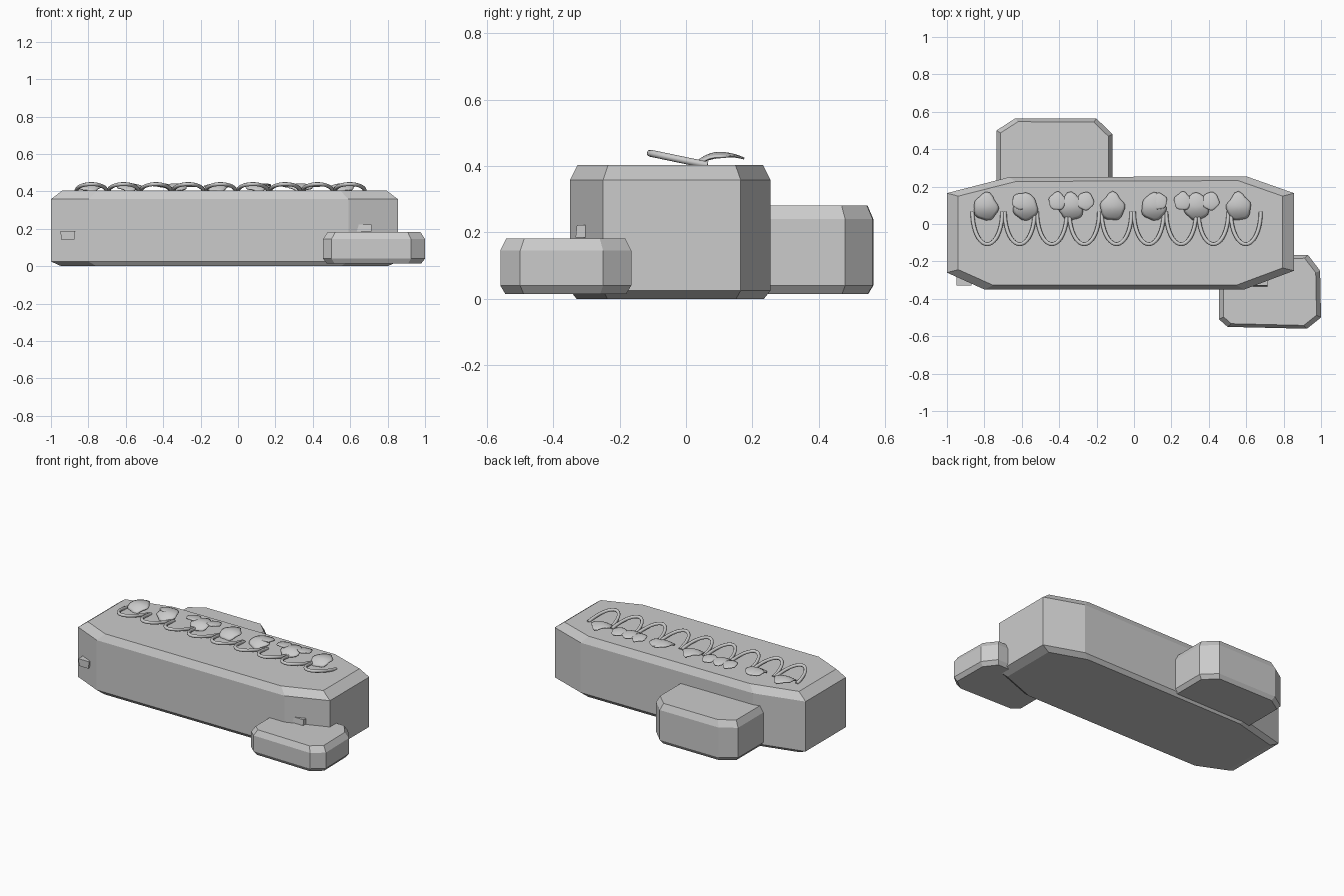
import bpy, bmesh, math

if "Cube" in bpy.data.objects:
    bpy.data.objects.remove(bpy.data.objects["Cube"])


def finish(name, bm, smooth=False):
    bmesh.ops.recalc_face_normals(bm, faces=bm.faces)
    me = bpy.data.meshes.new(name)
    bm.to_mesh(me)
    bm.free()
    for p in me.polygons:
        p.use_smooth = smooth
    ob = bpy.data.objects.new(name, me)
    bpy.context.collection.objects.link(ob)
    return ob


def stone(name, outline, levels):
    """Loft an outline through levels of (z, x inset, y inset)."""
    xs, ys = [p[0] for p in outline], [p[1] for p in outline]
    cx, cy = (min(xs) + max(xs)) / 2, (min(ys) + max(ys)) / 2
    hx, hy = max(xs) - cx, max(ys) - cy
    bm = bmesh.new()
    rings = [[bm.verts.new((cx + (x - cx) * (1 - ix / hx),
                            cy + (y - cy) * (1 - iy / hy), z)) for x, y in outline]
             for z, ix, iy in levels]
    n = len(outline)
    for a, b in zip(rings, rings[1:]):
        for i in range(n):
            j = (i + 1) % n
            bm.faces.new((a[i], a[j], b[j], b[i]))
    bm.faces.new(rings[0][::-1])
    bm.faces.new(rings[-1])
    return finish(name, bm)


# Faceted stones
stone("main_stone",
      [(-1, -.26), (-.80, -.35), (.59, -.35), (.855, -.25), (.855, .165),
       (.6, .255), (-.67, .25), (-1, .165)],
      [(0, .055, .02), (.025, 0, 0), (.358, 0, 0), (.404, .06, .023)])
stone("back_stone",
      [(-.735, .12), (-.115, .12), (-.115, .48), (-.2, .563), (-.635, .565), (-.735, .5)],
      [(.015, .02, .015), (.04, 0, 0), (.24, 0, 0), (.282, .022, .018)])
stone("front_stone",
      [(.455, -.51), (.50, -.55), (.925, -.56), (1, -.50), (.995, -.25),
       (.93, -.165), (.52, -.17), (.455, -.25)],
      [(.015, .02, .015), (.04, 0, 0), (.145, 0, 0), (.182, .024, .018)])

# Small pegs on the two front corners
stone("left_peg", [(-.95, -.33), (-.87, -.33), (-.87, -.28), (-.95, -.26)],
      [(.14, .006, 0), (.187, 0, 0)])
stone("right_peg", [(.63, -.333), (.715, -.333), (.715, -.28), (.63, -.28)],
      [(.185, 0, 0), (.223, 0, .004)])

# Row of tilted arched loops
for k in range(9):
    cu = bpy.data.curves.new("loop", 'CURVE')
    cu.dimensions = '3D'
    cu.bevel_depth = .0105
    cu.bevel_resolution = 2
    cu.use_fill_caps = True
    sp = cu.splines.new('POLY')
    sp.points.add(20)
    for i, pt in enumerate(sp.points):
        a = math.pi * i / 20
        s = math.sin(a)
        pt.co = (-.784 + .1727 * k - .08 * math.cos(a), .065 - .173 * s,
                 .403 + .036 * s, 1)
        pt.radius = 1
    bpy.context.collection.objects.link(bpy.data.objects.new("loop", cu))


def petal(name, x, y, r0, phase, bump):
    """Domed thin petal with a wavy rim and a lobe towards the back."""
    bm = bmesh.new()
    n, m = 24, 5

    def point(r, a):
        dx, dy = r * math.cos(a), r * math.sin(a)
        t = y + dy - .1
        z = .443 - (6 if t < 0 else 3) * t * t - 3 * dx * dx
        return (x + dx, y + dy, z)

    centre = bm.verts.new(point(0, 0))
    rings = []
    for k in range(1, m + 1):
        ring = []
        for i in range(n):
            a = math.tau * i / n
            r = r0 * (1 + .06 * math.cos(5 * a + phase))
            r += bump * r0 * math.exp(-((a - math.pi / 2) / .45) ** 2)
            ring.append(bm.verts.new(point(r * k / m, a)))
        rings.append(ring)
    for i in range(n):
        j = (i + 1) % n
        bm.faces.new((centre, rings[0][i], rings[0][j]))
        for a, b in zip(rings, rings[1:]):
            bm.faces.new((a[i], b[i], b[j], a[j]))
    ob = finish(name, bm, True)
    sol = ob.modifiers.new("thickness", 'SOLIDIFY')
    sol.thickness = .006


# Petals, with side petals on two of the clusters
for k, x in enumerate((-.792, -.58, -.335, -.115, .105, .335, .56)):
    petal("petal", x, .085, .066, k * 1.7, .33)
    if k in (1, 4):
        petal("side_petal", x - .03 + .06 * (k == 4), .12, .042, k, .1)
    if k in (2, 5):
        for s in (-1, 1):
            petal("side_petal", x + s * .075, .12, .046, s, .15)
